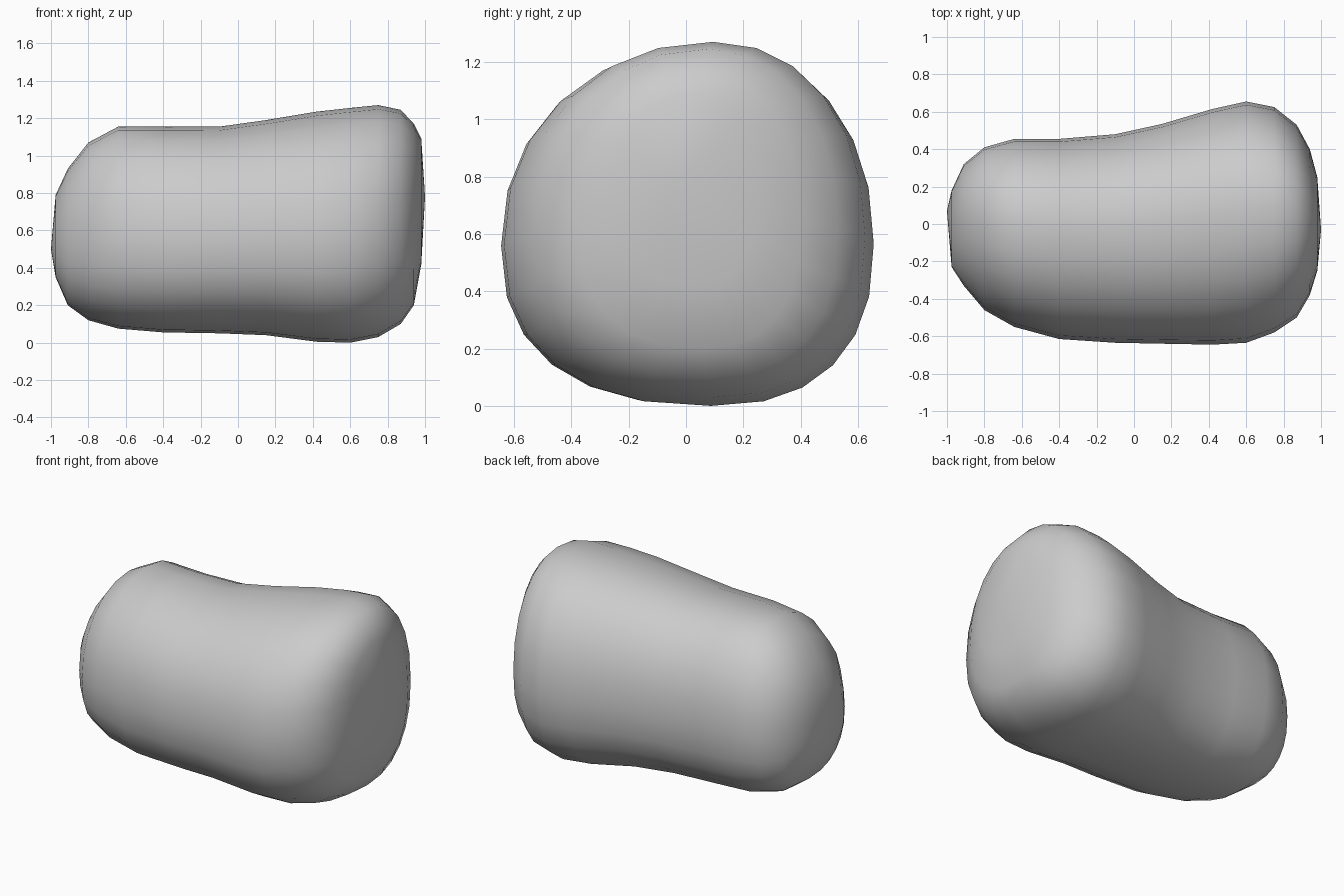
import bpy, bmesh, math

cube = bpy.data.objects.get("Cube")
if cube:
    bpy.data.objects.remove(cube, do_unlink=True)

# Plain grey stone
stone = bpy.data.materials.new("stone grey")
stone.use_nodes = True
grey = (0.6, 0.6, 0.6, 1)
stone.diffuse_color = grey
stone.node_tree.nodes["Principled BSDF"].inputs["Base Color"].default_value = grey

# Cross-sections along the length: x, bottom, top, front, back
SECTIONS = [
    (-.975, .35, .79, -.23, .18),
    (-.91, .20, .93, -.33, .32),
    (-.80, .12, 1.07, -.46, .41),
    (-.64, .075, 1.155, -.55, .455),
    (-.40, .055, 1.155, -.615, .455),
    (-.10, .05, 1.155, -.635, .48),
    (.15, .04, 1.19, -.64, .535),
    (.42, .005, 1.235, -.645, .615),
    (.60, 0, 1.255, -.635, .655),
    (.75, .03, 1.27, -.58, .625),
    (.87, .10, 1.245, -.50, .53),
    (.94, .20, 1.17, -.38, .40),
    (.98, .42, 1.09, -.25, .25),
]
SIDES = 24


def rounded(value, power):
    return math.copysign(abs(value) ** (2 / power), value)


def ring(bm, x, low, high, front, back):
    """Lopsided rounded section, squarer underneath."""
    cy = front + .56 * (back - front)
    cz = low + .45 * (high - low)
    verts = []
    for i in range(SIDES):
        a = 2 * math.pi * i / SIDES
        c, s = math.cos(a), math.sin(a)
        power = 2.15 if s > 0 else 2.4
        y = cy + rounded(c, power) * (back - cy if c > 0 else cy - front)
        z = cz + rounded(s, power) * (high - cz if s > 0 else cz - low)
        verts.append(bm.verts.new((x, y, z)))
    return verts


def cap(bm, loop, tip):
    """Close an end with a shallow fan of facets."""
    centre = bm.verts.new(tip)
    for a, b in zip(loop, loop[1:] + loop[:1]):
        bm.faces.new((a, b, centre))


# Boulder body: lofted sections with blunt ends
bm = bmesh.new()
rings = [ring(bm, *section) for section in SECTIONS]
for r, q in zip(rings, rings[1:]):
    for i in range(SIDES):
        j = (i + 1) % SIDES
        bm.faces.new((r[i], r[j], q[j], q[i]))
cap(bm, rings[0], (-1, .07, .50))
cap(bm, rings[-1], (1, -.03, .78))
bmesh.ops.recalc_face_normals(bm, faces=bm.faces)

mesh = bpy.data.meshes.new("boulder")
bm.to_mesh(mesh)
bm.free()
mesh.materials.append(stone)
boulder = bpy.data.objects.new("boulder", mesh)
bpy.context.collection.objects.link(boulder)

# Smooth sides, crisp end rims
bpy.ops.object.select_all(action="DESELECT")
boulder.select_set(True)
bpy.context.view_layer.objects.active = boulder
bpy.ops.object.shade_smooth_by_angle(angle=math.radians(35))
